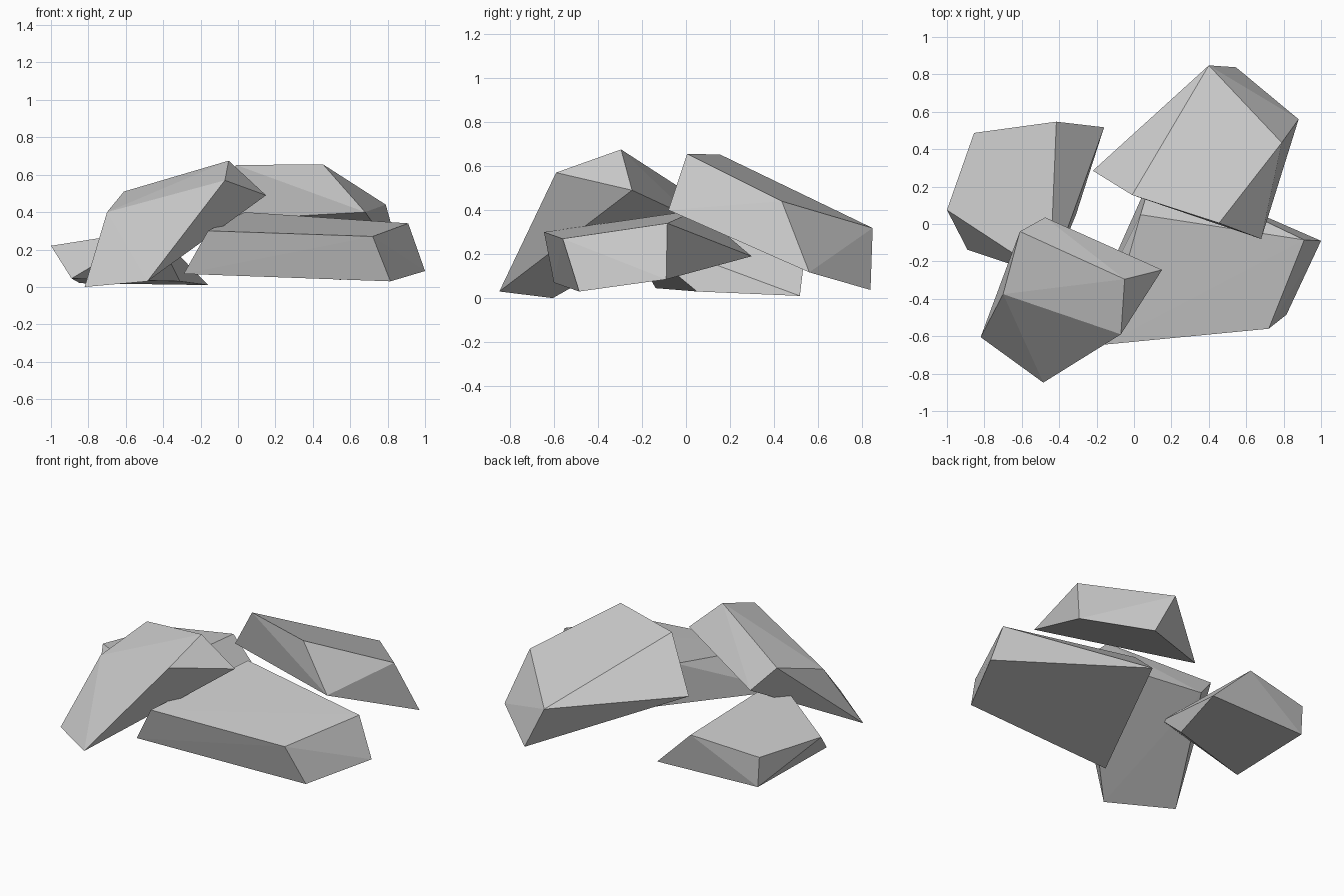
import bpy, bmesh, math

if "Cube" in bpy.data.objects:
    bpy.data.objects.remove(bpy.data.objects["Cube"])

stone = bpy.data.materials.new("grey stone")
stone.diffuse_color = (0.6, 0.6, 0.6, 1)
stone.use_nodes = True
stone.node_tree.nodes["Principled BSDF"].inputs["Base Color"].default_value = stone.diffuse_color


def slab(name, top, bottom):
    """Rough broken block: convex, flat-faced hull around eight corners."""
    bm = bmesh.new()
    corners = [bm.verts.new(p) for p in top + bottom]
    bmesh.ops.convex_hull(bm, input=corners)
    bmesh.ops.dissolve_limit(bm, angle_limit=math.radians(0.5),
                             verts=bm.verts[:], edges=bm.edges[:])
    bmesh.ops.recalc_face_normals(bm, faces=bm.faces[:])
    mesh = bpy.data.meshes.new(name)
    bm.to_mesh(mesh)
    bm.free()
    mesh.materials.append(stone)
    bpy.context.collection.objects.link(bpy.data.objects.new(name, mesh))


# Low slab lying at the front right
slab("front_right_slab",
     [(.72, -.56, .27), (.91, -.085, .34), (.035, .05, .40), (-.16, -.645, .30)],
     [(.815, -.485, .03), (1, -.09, .085), (.11, .298, .19), (-.29, -.60, .07)])

# Tall slab leaning on it from behind
slab("back_right_slab",
     [(.455, .005, .655), (.79, .435, .44), (.40, .848, .318), (-.01, .155, .652)],
     [(.68, -.08, .40), (.88, .56, .117), (.545, .838, .037), (-.22, .285, .35)])

# Tilted slab at the front left
slab("front_left_slab",
     [(-.05, -.295, .675), (-.61, -.04, .51), (-.70, -.375, .40), (-.07, -.59, .57)],
     [(.15, -.245, .49), (-.475, .035, .36), (-.82, -.605, 0), (-.485, -.848, .03)])

# Flat slab at the back left
slab("back_left_slab",
     [(-.415, .547, .258), (-.855, .487, .21), (-1, .075, .22), (-.45, -.285, .307)],
     [(-.16, .517, .01), (-.845, .488, .02), (-.89, -.138, .045), (-.31, .05, .03)])
